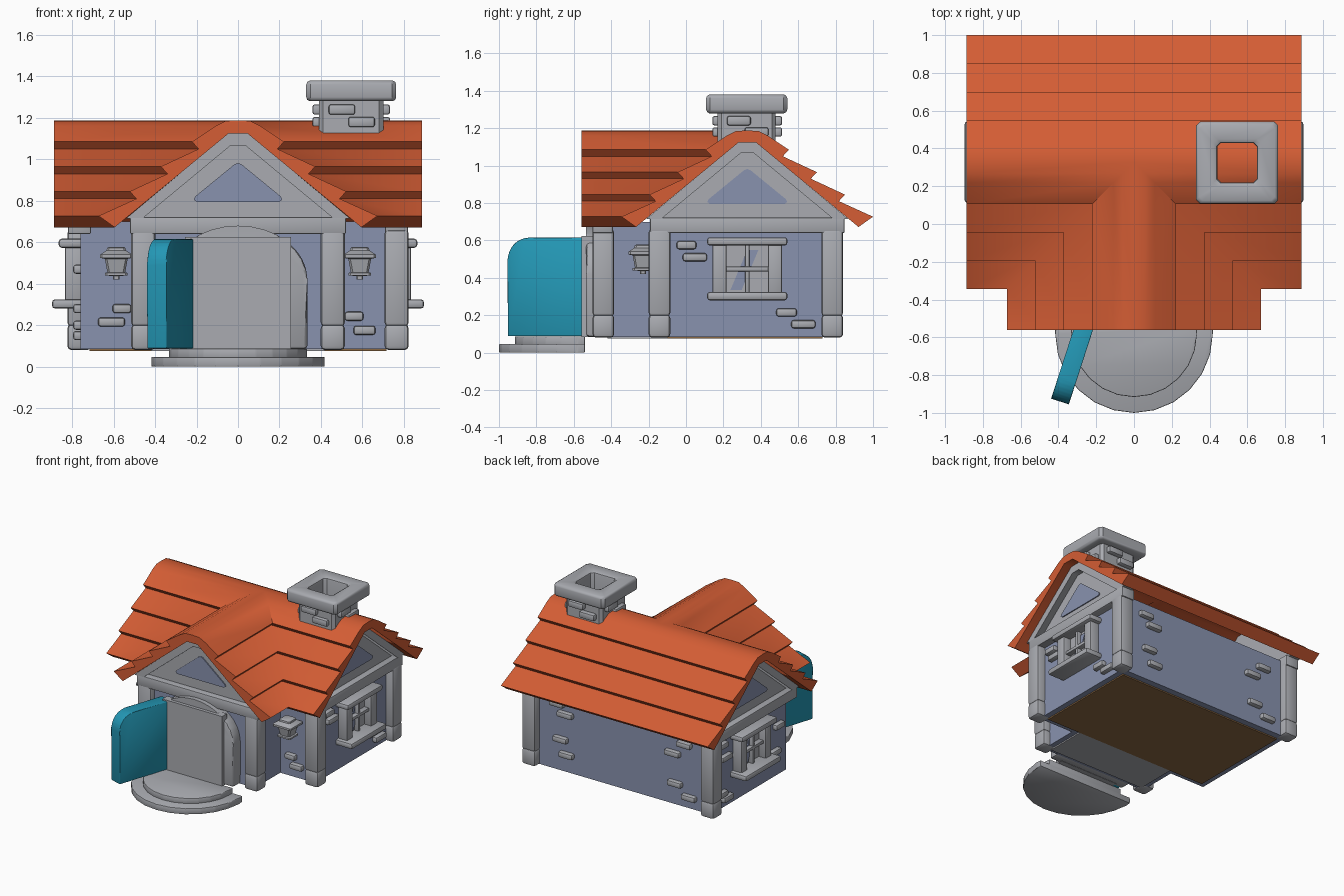
import bpy, bmesh, math
from mathutils import Matrix, Vector

if "Cube" in bpy.data.objects:
    bpy.data.objects.remove(bpy.data.objects["Cube"])


def mat(name, r, g, b):
    m = bpy.data.materials.new(name)
    m.diffuse_color = (r, g, b, 1)
    m.use_nodes = True
    m.node_tree.nodes["Principled BSDF"].inputs["Base Color"].default_value = m.diffuse_color
    return m


STONE = mat("grey stone", 0.40, 0.41, 0.44)
WALL = mat("blue plaster", 0.25, 0.29, 0.43)
ROOF = mat("orange tile", 0.66, 0.11, 0.035)
DOOR = mat("teal door", 0.017, 0.31, 0.46)
WOOD = mat("brown floor", 0.26, 0.14, 0.055)
I = Matrix.Identity(4)
R = 0.3275  # y of the main ridge


def finish(name, bm, material, M=I):
    bmesh.ops.recalc_face_normals(bm, faces=bm.faces[:])
    me = bpy.data.meshes.new(name)
    bm.to_mesh(me)
    bm.free()
    me.transform(M)
    me.materials.append(material)
    ob = bpy.data.objects.new(name, me)
    bpy.context.collection.objects.link(ob)
    return ob


def prism(name, pts, vec, material, bevel=0, M=I):
    """Extrude a polygon along a vector, with rounded edges."""
    bm = bmesh.new()
    v = Vector(vec)
    a = [bm.verts.new(p) for p in pts]
    b = [bm.verts.new(Vector(p) + v) for p in pts]
    bm.faces.new(a)
    bm.faces.new(b)
    n = len(a)
    for i in range(n):
        bm.faces.new((a[i], a[(i + 1) % n], b[(i + 1) % n], b[i]))
    if bevel:
        bmesh.ops.bevel(bm, geom=bm.edges[:], offset=bevel, segments=2,
                        profile=0.5, affect='EDGES', clamp_overlap=True)
    return finish(name, bm, material, M)


def box(name, x0, x1, y0, y1, z0, z1, material=STONE, bevel=0, M=I):
    pts = [(x0, y0, z0), (x1, y0, z0), (x1, y1, z0), (x0, y1, z0)]
    return prism(name, pts, (0, 0, z1 - z0), material, bevel, M)


def square_lathe(name, prof, cx, cy, c, material=STONE):
    """Sweep a (radius, z) profile round a square with chamfered corners."""
    bm = bmesh.new()
    rings = []
    for r, z in prof:
        k = r - min(c, r * 0.3)
        pts = [(r, -k), (r, k), (k, r), (-k, r), (-r, k), (-r, -k), (-k, -r), (k, -r)]
        rings.append([bm.verts.new((cx + x, cy + y, z)) for x, y in pts])
    for a, b in zip(rings, rings[1:]):
        for i in range(8):
            bm.faces.new((a[i], a[(i + 1) % 8], b[(i + 1) % 8], b[i]))
    bm.faces.new(rings[0])
    bm.faces.new(rings[-1])
    return finish(name, bm, material)


# Roof: one stepped half profile, mitred at the valleys
half = [(0, 1.188), (0.06, 1.185), (0.11, 1.16), (0.2225, 1.085), (0.19, 1.05),
        (0.3725, 0.965), (0.34, 0.93), (0.5225, 0.845), (0.49, 0.81),
        (0.6725, 0.727), (0.595, 0.672), (0.045, 1.125), (0, 1.125)]
bm = bmesh.new()


def strip(start, end, cap_start, cap_end):
    a = [bm.verts.new((*start(u), z)) for u, z in half]
    b = [bm.verts.new((*end(u), z)) for u, z in half]
    for i in range(len(half) - 1):
        bm.faces.new((a[i], a[i + 1], b[i + 1], b[i]))
    if cap_start:
        bm.faces.new(a)
    if cap_end:
        bm.faces.new(b)


for s in (-1, 1):
    strip(lambda u: (s * u, -0.56), lambda u: (s * u, R - u), True, False)
    strip(lambda u: (s * u, R - u), lambda u: (s * 0.887, R - u), False, True)
    strip(lambda u: (0, R + u), lambda u: (s * 0.887, R + u), False, True)
bmesh.ops.remove_doubles(bm, verts=bm.verts[:], dist=1e-4)
finish("tiled_roof", bm, ROOF)

# Walls and floor
box("main_walls", -0.76, 0.76, -0.14, 0.78, 0.085, 0.70, WALL)
box("porch_walls", -0.46, 0.46, -0.45, -0.14, 0.085, 0.70, WALL)
box("main_floor", -0.715, 0.715, -0.10, 0.73, 0.075, 0.09, WOOD)
box("porch_floor", -0.42, 0.42, -0.42, -0.10, 0.075, 0.09, STONE)

# Pillars (the front left corner has none)
for i, (x, y) in enumerate([(-0.457, -0.442), (0.457, -0.442), (0.765, -0.142),
                            (0.765, 0.782), (-0.765, 0.782)]):
    w = 0.058
    box(f"pillar_{i}", x - w, x + w, y - w, y + w, 0.195, 0.66, STONE, 0.018)
    box(f"pillar_base_{i}", x - w, x + w, y - w, y + w, 0.08, 0.205, STONE, 0.02)

# Gables: local frame faces -y, d is the distance outwards
front = I
right = Matrix.Translation((0, R, 0)) @ Matrix.Rotation(math.pi / 2, 4, 'Z')
left = Matrix.Translation((0, R, 0)) @ Matrix.Rotation(-math.pi / 2, 4, 'Z')
for tag, M, d in (("front", front, 0.50), ("right", right, 0.82), ("left", left, 0.82)):
    box(tag + "_beam", -0.52, 0.52, -d, -d + 0.11, 0.64, 0.722, STONE, 0.006, M)
    tri = [(-0.54, 0.715), (0.54, 0.715), (0.045, 1.127), (-0.045, 1.127)]
    prism(tag + "_gable_wall", [(u, -d + 0.05, z) for u, z in tri], (0, 0.04, 0), STONE, 0, M)
    raft = [(-0.54, 0.715), (-0.045, 1.127), (0.045, 1.127), (0.54, 0.715),
            (0.46, 0.715), (0.035, 1.067), (-0.035, 1.067), (-0.46, 0.715)]
    prism(tag + "_gable_rafters", [(u, -d, z) for u, z in raft], (0, 0.06, 0), STONE, 0, M)
    pane = [(-0.2, 0.795), (0.2, 0.795), (0.214, 0.806), (0.205, 0.822), (0.018, 0.975),
            (0, 0.982), (-0.018, 0.975), (-0.205, 0.822), (-0.214, 0.806)]
    prism(tag + "_gable_panel", [(u, -d + 0.042, z) for u, z in pane], (0, 0.009, 0), WALL, 0, M)

# Side windows
for tag, M in (("right", right), ("left", left)):
    box(tag + "_window_sill", -0.215, 0.215, -0.897, -0.74, 0.28, 0.325, STONE, 0.015, M)
    box(tag + "_window_lintel", -0.215, 0.215, -0.865, -0.74, 0.573, 0.617, STONE, 0.015, M)
    for s in (-1, 1):
        box(tag + "_window_post", s * 0.148 - 0.037, s * 0.148 + 0.037,
            -0.835, -0.74, 0.31, 0.59, STONE, 0.01, M)
    box(tag + "_window_bar_across", -0.12, 0.12, -0.815, -0.75, 0.435, 0.46, STONE, 0.005, M)
    box(tag + "_window_bar_upright", -0.012, 0.012, -0.81, -0.75, 0.31, 0.59, STONE, 0.005, M)
    box(tag + "_window_back", -0.12, 0.12, -0.775, -0.75, 0.31, 0.59, STONE, 0, M)
    glint = [(-0.09, 0.335), (-0.03, 0.335), (0.06, 0.55), (0, 0.55)]
    prism(tag + "_window_glint", [(u, -0.782, z) for u, z in glint], (0, 0.008, 0), WALL, 0, M)

# Wall bricks: frame, outward distance of the wall, (centre u, centre z, half length)
back = Matrix.Rotation(math.pi, 4, 'Z')
layouts = [
    ("front", front, 0.14, [(-0.56, 0.28, 0.045), (-0.61, 0.215, 0.065),
                            (0.56, 0.243, 0.045), (0.61, 0.175, 0.053)]),
    ("right", right, 0.76, [(-0.325, 0.575, 0.053), (-0.28, 0.51, 0.065),
                            (0.21, 0.215, 0.055), (0.30, 0.152, 0.065)]),
    ("left", left, 0.76, [(-0.33, 0.575, 0.055), (-0.29, 0.47, 0.065), (-0.34, 0.20, 0.06),
                          (-0.27, 0.15, 0.06), (0.36, 0.47, 0.055), (0.31, 0.28, 0.06)]),
    ("back", back, 0.78, [(-0.55, 0.60, 0.06), (-0.48, 0.53, 0.065), (-0.52, 0.33, 0.06),
                          (-0.47, 0.22, 0.06), (0.54, 0.57, 0.06), (0.44, 0.48, 0.065),
                          (0.46, 0.25, 0.06), (0.58, 0.17, 0.06)])]
for tag, M, d, items in layouts:
    for u, z, h in items:
        box(tag + "_brick", u - h, u + h, -d - 0.035, -d + 0.02, z - 0.022, z + 0.022,
            STONE, 0.013, M)

# Chimney with hollow cap and bricks
square_lathe("chimney", [(0.155, 1.08), (0.155, 1.28), (0.2, 1.28), (0.212, 1.287),
                         (0.217, 1.3), (0.217, 1.36), (0.212, 1.373), (0.2, 1.38),
                         (0.125, 1.38), (0.108, 1.37), (0.105, 1.36), (0.105, 1.15)],
             0.546, R - 0.003, 0.02)
for k in range(4):
    M = Matrix.Translation((0.546, R, 0)) @ Matrix.Rotation(k * math.pi / 2, 4, 'Z')
    for u, z in ((-0.045, 1.24), (0.05, 1.18)):
        box("chimney_brick", u - 0.064, u + 0.064, -0.187, -0.14, z - 0.025, z + 0.025,
            STONE, 0.012, M)

# Wall lamps
for s in (-1, 1):
    square_lathe("wall_lamp", [(0.035, 0.578), (0.045, 0.572), (0.047, 0.56), (0.078, 0.54),
                               (0.078, 0.525), (0.055, 0.52), (0.043, 0.455), (0.055, 0.452),
                               (0.055, 0.44), (0.016, 0.437), (0.016, 0.42)],
                 s * 0.587, -0.23, 0.01)
    box("lamp_bracket", s * 0.587 - 0.02, s * 0.587 + 0.02, -0.2, -0.13, 0.47, 0.515, STONE, 0.006)

# Arched doorway and infill
arch = [(0.335 * math.cos(math.pi * i / 16), -0.535, 0.42 + 0.26 * math.sin(math.pi * i / 16))
        for i in range(17)] + [(-0.335, -0.535, 0.085), (0.335, -0.535, 0.085)]
prism("door_arch", arch, (0, 0.10, 0), STONE, 0.018)
box("doorway_panel", -0.255, 0.255, -0.56, -0.50, 0.083, 0.625, STONE)

# Open door, rounded at its outer top corner
dx, dy = -0.308, -0.951
prof = [(-0.03, 0.088), (0.415, 0.088)] + [
    (0.295 + 0.12 * math.cos(math.pi * i / 16), 0.495 + 0.12 * math.sin(math.pi * i / 16))
    for i in range(9)] + [(-0.03, 0.615)]
prism("open_door", [(-0.217 + dx * s, -0.56 + dy * s, z) for s, z in prof],
      (-0.094, 0.03, 0), DOOR, 0.006)

# Half round steps
for name, r, y, z0, z1 in (("lower_step", 0.417, -0.583, 0, 0.047),
                           ("upper_step", 0.333, -0.583, 0.04, 0.087)):
    pts = [(r * math.cos(math.pi * i / 12), y - r * math.sin(math.pi * i / 12), z0)
           for i in range(13)] + [(-r, -0.54, z0), (r, -0.54, z0)]
    prism(name, pts, (0, 0, z1 - z0), STONE, 0.006)

# Smooth shading with sharp edges kept
for ob in bpy.context.scene.objects:
    ob.select_set(True)
bpy.context.view_layer.objects.active = bpy.data.objects["tiled_roof"]
bpy.ops.object.shade_smooth_by_angle(angle=math.radians(40))
